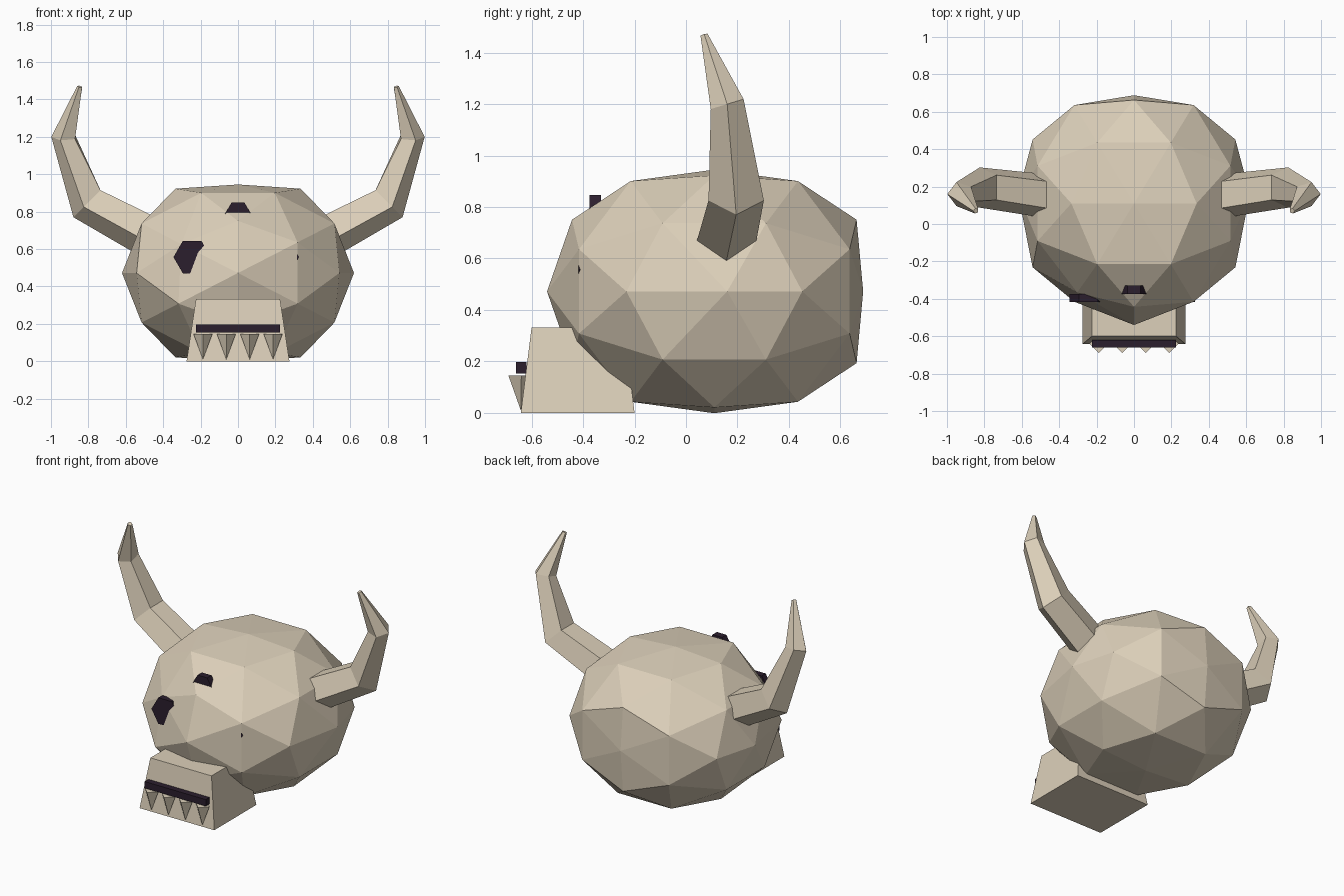
import bpy
import bmesh
import math
from itertools import product
from mathutils import Vector

cube = bpy.data.objects.get("Cube")
if cube:
    bpy.data.objects.remove(cube)


def make_material(name, rgb):
    mat = bpy.data.materials.new(name)
    mat.use_nodes = True
    mat.diffuse_color = (*rgb, 1)
    mat.node_tree.nodes["Principled BSDF"].inputs["Base Color"].default_value = (*rgb, 1)
    return mat


bone = make_material("bone", (0.72, 0.63, 0.49))
dark = make_material("dark_hollow", (0.024, 0.013, 0.027))


def finish(name, bm, mat):
    bmesh.ops.recalc_face_normals(bm, faces=bm.faces)
    mesh = bpy.data.meshes.new(name)
    bm.to_mesh(mesh)
    bm.free()
    mesh.materials.append(mat)
    obj = bpy.data.objects.new(name, mesh)
    bpy.context.collection.objects.link(obj)
    return obj


def loft(name, rings, mat):
    """Closed solid through rings that all have the same number of points."""
    bm = bmesh.new()
    loops = [[bm.verts.new(p) for p in ring] for ring in rings]
    for a, b in zip(loops, loops[1:]):
        n = len(a)
        for i in range(n):
            j = (i + 1) % n
            bm.faces.new((a[i], a[j], b[j], b[i]))
    bm.faces.new(loops[0])
    bm.faces.new(loops[-1])
    return finish(name, bm, mat)


def rectangle(x, y0, y1, z):
    return [(-x, y0, z), (x, y0, z), (x, y1, z), (-x, y1, z)]


# Skull: faceted ball from icosahedron corners and edge midpoints
g = (1 + math.sqrt(5)) / 2
seeds = {(0, g * s, t) for s, t in product((1, -1), repeat=2)}
seeds |= {(a, g * b, c / g) for a, b, c in product((1, -1), repeat=3)}
seeds |= {(0, s, 0) for s in (1, -1)}
bm = bmesh.new()
for p in seeds:
    for k in range(3):
        bm.verts.new(Vector(p[k:] + p[:k]).normalized())
bmesh.ops.convex_hull(bm, input=bm.verts)
for v in bm.verts:
    x, y, z = v.co
    if abs(z) > 0.99:
        z *= 0.893                      # flattened crown and base
    if y > 0.99:
        y = 0.89                        # flattened back
    v.co = (0.637 * x, 0.11 + 0.65 * y, 0.472 + 0.53 * z)
    if abs(x) > 0.99:
        v.co = (0.62 * x, 0.16, 0.472)  # temples
    if -0.6 < x < -0.4 and y < -0.7 and z > 0:
        v.co += Vector((0.015, 0.05, -0.01))  # dented cheek
finish("skull", bm, bone)

# Jaw block, narrower at the top
loft("jaw", [rectangle(0.275, -0.642, -0.2, 0), rectangle(0.225, -0.6, -0.24, 0.332)], bone)

# Mouth strip
loft("mouth_slot", [rectangle(0.225, -0.66, -0.62, z) for z in (0.153, 0.197)], dark)

# Teeth: four-sided spikes pointing down
for i in range(4):
    x = (i - 1.5) * 0.125
    bm = bmesh.new()
    tip = bm.verts.new((x, -0.642, 0.01))
    top = [bm.verts.new((x + 0.05 * dx, -0.64 + 0.05 * dy, 0.145))
           for dx, dy in ((1, 0), (0, 1), (-1, 0), (0, -1))]
    bm.faces.new(top)
    for j in range(4):
        bm.faces.new((top[j], top[(j + 1) % 4], tip))
    finish(f"tooth_{i + 1}", bm, bone)


# Eye and nose hollows: short hexagonal plugs sunk into the skull
def plug(name, x, z, radius, front, back):
    angles = [math.tau * k / 6 for k in range(6)]
    loft(name, [[(x + radius * math.cos(a), y, z + radius * math.sin(a)) for a in angles]
                for y in (front, back)], dark)


plug("right_eye", -0.245, 0.557, 0.1, -0.417, -0.375)
plug("left_eye", 0.225, 0.557, 0.1, -0.417, -0.375)
plug("nose", 0, 0.787, 0.07, -0.375, -0.33)

# Horns: five-sided tapering tubes, each ring given as centre, direction, radius
HORN = [
    ((0.5, 0.155, 0.69), (0.87, 0, 0.45), 0.122),
    ((0.8, 0.195, 0.85), (0.7, 0, 0.7), 0.113),
    ((0.928, 0.16, 1.2), (0, -0.3, 1), 0.07),
    ((0.845, 0.07, 1.468), (-0.3, -0.3, 0.9), 0.015),
]


def horn(name, side):
    rings = []
    for centre, direction, radius in HORN:
        d = Vector(direction).normalized()
        outer = Vector((d.z, 0, -d.x)).normalized()
        across = d.cross(outer)
        ring = []
        for k in range(5):
            a = math.tau * k / 5
            p = Vector(centre) + radius * (outer * math.cos(a) + across * math.sin(a))
            ring.append((p.x * side, p.y, p.z))
        rings.append(ring)
    loft(name, rings, bone)


horn("left_horn", 1)
horn("right_horn", -1)
